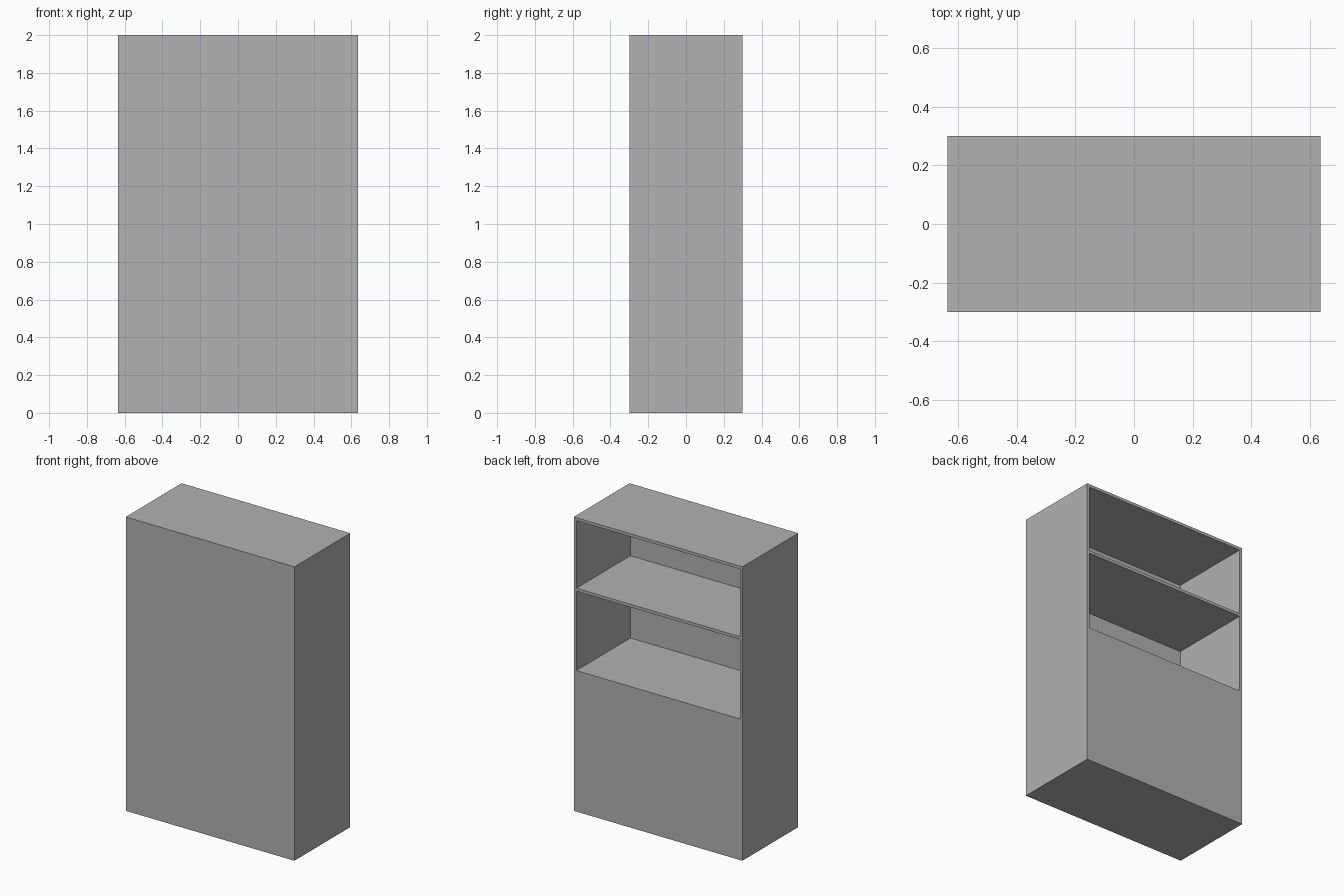
import bpy

cube = bpy.data.objects.get("Cube")
if cube:
    bpy.data.objects.remove(cube, do_unlink=True)

WIDTH, DEPTH, HEIGHT, PANEL = 1.27, 0.60, 2.0, 0.02

grey = bpy.data.materials.new("plain grey")
grey.use_nodes = True
grey.diffuse_color = (0.445, 0.445, 0.445, 1)
grey.node_tree.nodes["Principled BSDF"].inputs["Base Color"].default_value = grey.diffuse_color


def box(name, low, high):
    """Axis-aligned box between two corners."""
    bpy.ops.mesh.primitive_cube_add(size=1, location=[(a + b) / 2 for a, b in zip(low, high)])
    obj = bpy.context.object
    obj.name = name
    obj.scale = [b - a for a, b in zip(low, high)]
    bpy.ops.object.transform_apply(location=True, rotation=False, scale=True)
    obj.data.materials.append(grey)
    return obj


# Cabinet body, closed at the front and in the lower half
cabinet = box("cabinet_body", (-WIDTH / 2, -DEPTH / 2, 0), (WIDTH / 2, DEPTH / 2, HEIGHT))

# Two open compartments in the back, separated by a thin shelf
inner = WIDTH / 2 - PANEL
for name, bottom, top in (("upper", 1.52, HEIGHT - PANEL), ("lower", 0.96, 1.50)):
    cutter = box(name + "_compartment_cutter",
                 (-inner, PANEL - DEPTH / 2, bottom), (inner, DEPTH, top))
    cutter.hide_render = True
    cut = cabinet.modifiers.new(name + " compartment", "BOOLEAN")
    cut.operation = "DIFFERENCE"
    cut.solver = "EXACT"
    cut.object = cutter
    bpy.context.view_layer.objects.active = cabinet
    bpy.ops.object.modifier_apply(modifier=cut.name)
    bpy.data.objects.remove(cutter, do_unlink=True)
